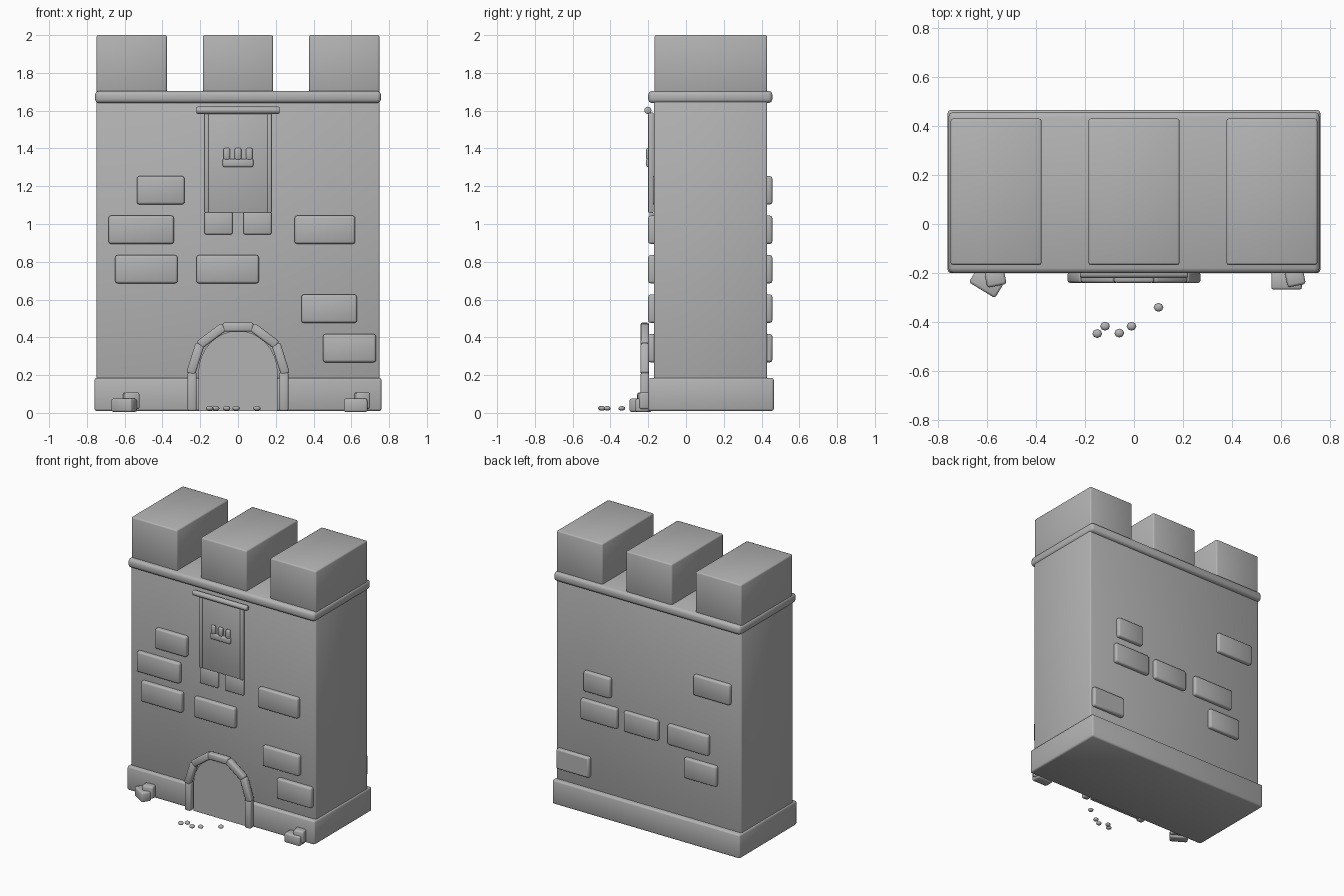
import bpy, math
from mathutils import Vector

if "Cube" in bpy.data.objects:
    bpy.data.objects.remove(bpy.data.objects["Cube"], do_unlink=True)

stone = bpy.data.materials.new("grey stone")
stone.use_nodes = True
GREY = (0.45, 0.45, 0.45, 1)
stone.diffuse_color = GREY
stone.node_tree.nodes["Principled BSDF"].inputs["Base Color"].default_value = GREY


def finish(obj, name, bevel=0.0, segments=2):
    obj.name = name
    obj.data.materials.append(stone)
    if bevel:
        mod = obj.modifiers.new("soft edges", "BEVEL")
        mod.width = bevel
        mod.segments = segments
    obj.data.shade_smooth()
    return obj


def box(name, x, y, z, bevel=0.01, turn=0.0):
    """Bevelled block given by its (low, high) range on each axis."""
    bpy.ops.mesh.primitive_cube_add(size=1)
    obj = bpy.context.object
    ranges = (x, y, z)
    size = Vector([b - a for a, b in ranges])
    for v in obj.data.vertices:
        v.co = v.co * size
    obj.location = [(a + b) / 2 for a, b in ranges]
    obj.rotation_euler.z = turn
    return finish(obj, name, bevel)


# Main wall, plinth and cornice
box("wall", (-0.75, 0.75), (-0.17, 0.43), (0.1, 1.68))
box("plinth", (-0.76, 0.76), (-0.2, 0.465), (0.01, 0.185), 0.012)
box("cornice", (-0.757, 0.757), (-0.2, 0.457), (1.64, 1.705), 0.02)

# Battlements
for side, x in (("right", -0.5625), ("middle", 0), ("left", 0.5625)):
    box(side + "_merlon", (x - 0.186, x + 0.186), (-0.167, 0.43), (1.69, 2.0))

# Raised bricks: x range and course number counted from the ground
front_bricks = [(-0.535, -0.283, 4), (-0.685, -0.34, 3), (0.3, 0.62, 3),
                (-0.65, -0.32, 2), (-0.22, 0.11, 2), (0.335, 0.63, 1), (0.45, 0.73, 0)]
back_bricks = [(-0.67, -0.375, 4), (0.3, 0.515, 3), (0.245, 0.54, 2), (-0.085, 0.19, 2),
               (-0.495, -0.165, 2), (-0.56, -0.3, 1), (0.47, 0.735, 0)]
for face, bricks, depth in (("front", front_bricks, (-0.2, -0.14)),
                            ("back", back_bricks, (0.4, 0.457))):
    for a, b, course in bricks:
        low = 0.268 + course * 0.209
        box(face + "_brick", (a, b), depth, (low, low + 0.149), 0.012)

# Door leaf with a round head
outline = [(-0.21, 0.01)]
for i in range(17):
    t = math.pi * (1 - i / 16)
    outline.append((0.21 * math.cos(t), 0.21 + 0.225 * math.sin(t)))
outline.append((0.21, 0.01))
n = len(outline)
verts = [(x, y, z) for y in (-0.215, -0.198) for x, z in outline]
faces = [tuple(range(n)), tuple(reversed(range(n, 2 * n)))]
faces += [(i, i + n, (i + 1) % n + n, (i + 1) % n) for i in range(n)]
mesh = bpy.data.meshes.new("door")
mesh.from_pydata(verts, [], faces)
door = bpy.data.objects.new("door", mesh)
bpy.context.collection.objects.link(door)
finish(door, "door")
bpy.context.view_layer.objects.active = door
door.select_set(True)
bpy.ops.object.shade_smooth_by_angle()

# Door surround: two posts and five voussoirs
for side, s in (("right", -1), ("left", 1)):
    x = 0.243 * s
    box(side + "_door_post", (x - 0.024, x + 0.024), (-0.24, -0.196), (0.01, 0.215))
for i in range(5):
    ends = []
    for k in (i, i + 1):
        t = math.pi * k / 5
        ends.append(Vector((0.25 * math.cos(t), 0, 0.21 + 0.257 * math.sin(t))))
    mid, along = (ends[0] + ends[1]) / 2, ends[1] - ends[0]
    half = along.length / 2 + 0.004
    stone_block = box("arch_stone", (-half, half), (-0.022, 0.022), (-0.024, 0.024))
    stone_block.location = mid + Vector((0, -0.218, 0))
    stone_block.rotation_euler.y = -math.atan2(along.z, along.x)

# Banner: rod, cloth, hems, tails
bpy.ops.mesh.primitive_cylinder_add(vertices=16, radius=0.019, depth=0.44,
                                    location=(0, -0.202, 1.602), rotation=(0, math.pi / 2, 0))
finish(bpy.context.object, "banner_rod", 0.006)
box("banner_cloth", (-0.17, 0.17), (-0.192, -0.172), (1.06, 1.59), 0.004)
for side, s in (("right", -1), ("left", 1)):
    x, tail = 0.166 * s, 0.103 * s
    box(side + "_banner_hem", (x - 0.011, x + 0.011), (-0.2, -0.172), (1.06, 1.585), 0.005)
    box(side + "_banner_tail", (tail - 0.074, tail + 0.074), (-0.194, -0.172), (0.945, 1.063), 0.008)

# Crown emblem
box("emblem_band", (-0.081, 0.081), (-0.211, -0.188), (1.302, 1.345), 0.008)
for x in (-0.06, 0, 0.06):
    box("emblem_point", (x - 0.018, x + 0.018), (-0.211, -0.188), (1.338, 1.403), 0.01)

# Fallen blocks at the corners
box("right_rubble_large", (-0.665, -0.54), (-0.275, -0.205), (0.005, 0.075), 0.01, -0.55)
box("right_rubble_small", (-0.605, -0.525), (-0.253, -0.19), (0.02, 0.108), 0.01, 0.2)
box("left_rubble_large", (0.56, 0.685), (-0.268, -0.195), (0.005, 0.075))
box("left_rubble_small", (0.62, 0.695), (-0.252, -0.185), (0.02, 0.108), 0.01, 0.2)

# Scattered pebbles
for x, y in ((0.1, -0.34), (-0.01, -0.417), (-0.06, -0.445), (-0.118, -0.417), (-0.15, -0.447)):
    bpy.ops.mesh.primitive_uv_sphere_add(segments=8, ring_count=6, radius=0.018, location=(x, y, 0.024))
    pebble = bpy.context.object
    pebble.scale = (1.1, 1, 0.7)
    finish(pebble, "pebble")
